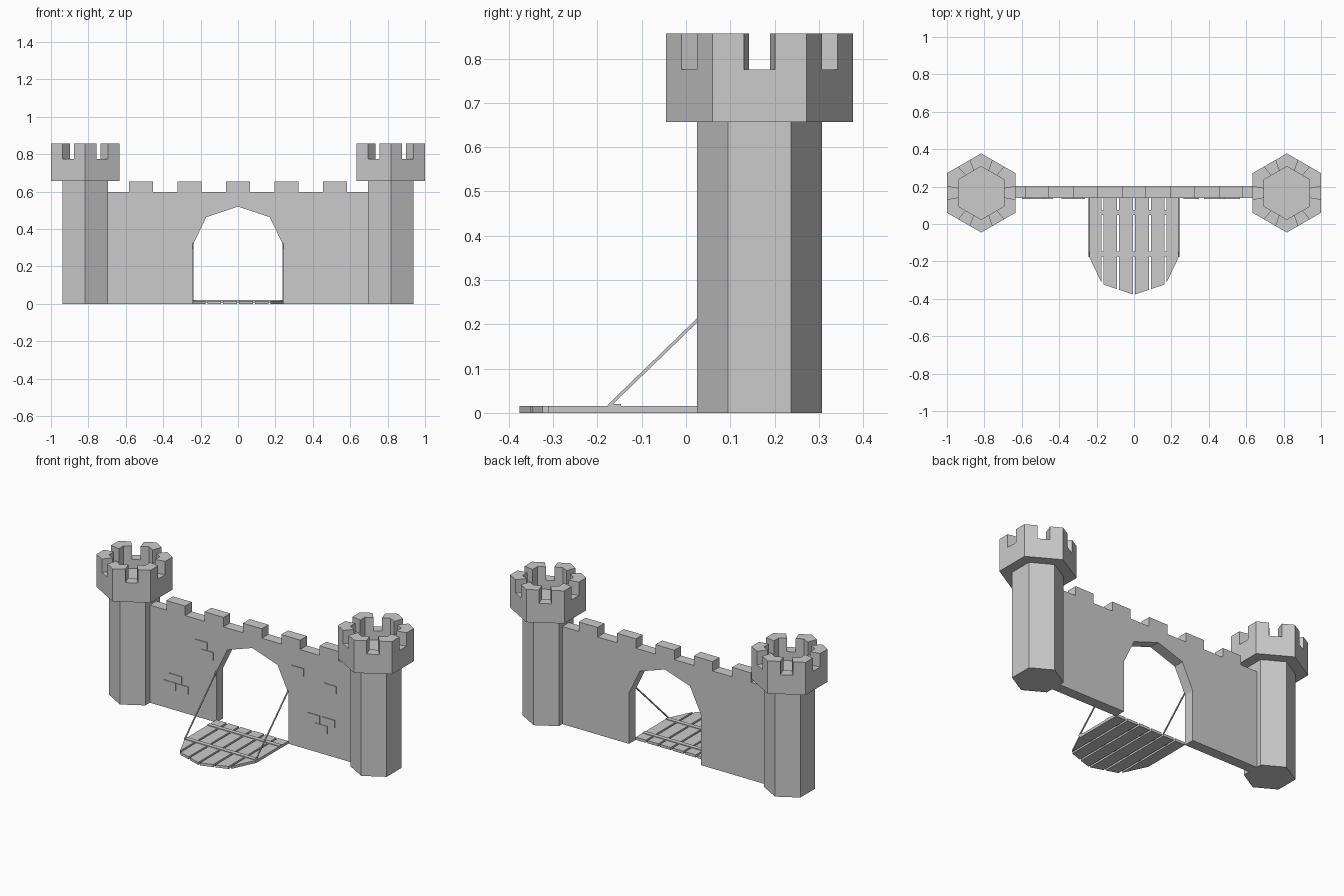
import bpy, bmesh, math
from mathutils import Vector

if "Cube" in bpy.data.objects:
    bpy.data.objects.remove(bpy.data.objects["Cube"])


def make(name, verts, faces):
    me = bpy.data.meshes.new(name)
    bm = bmesh.new()
    vs = [bm.verts.new(v) for v in verts]
    for f in faces:
        bm.faces.new([vs[i] for i in f])
    bmesh.ops.remove_doubles(bm, verts=bm.verts, dist=1e-5)
    bmesh.ops.recalc_face_normals(bm, faces=bm.faces)
    bm.to_mesh(me)
    bm.free()
    ob = bpy.data.objects.new(name, me)
    bpy.context.collection.objects.link(ob)
    return ob


def prism(name, pts, offset):
    """Extrude a closed 3D polygon along offset."""
    n = len(pts)
    a = [Vector(p) for p in pts]
    b = [p + Vector(offset) for p in a]
    faces = [list(range(n)), list(range(2 * n - 1, n - 1, -1))]
    faces += [[i, (i + 1) % n, n + (i + 1) % n, n + i] for i in range(n)]
    return make(name, a + b, faces)


def box(name, x0, x1, y0, y1, z0, z1):
    return prism(name, [(x0, y0, z0), (x1, y0, z0), (x1, y1, z0), (x0, y1, z0)],
                 (0, 0, z1 - z0))


def hexagon(cx, cy, r, cuts=1):
    """Hexagon outline with a corner on +y, every edge cut into equal pieces."""
    c = [Vector((cx + r * math.cos(math.radians(90 + 60 * i)),
                 cy + r * math.sin(math.radians(90 + 60 * i)))) for i in range(6)]
    return [c[i].lerp(c[(i + 1) % 6], k / cuts) for i in range(6) for k in range(cuts)]


TX, TY, R_IN, R_OUT = 0.817, 0.166, 0.1415, 0.2115
Z_HEAD, Z_FLOOR, Z_NOTCH, Z_TOP = 0.657, 0.72, 0.775, 0.857


def tower(side, cx):
    shaft = hexagon(cx, TY, R_IN)
    prism(side + "_tower_shaft", [(p.x, p.y, 0) for p in shaft], (0, 0, Z_FLOOR))
    # overhanging battlement: the middle third of every side is a notch
    o, n = hexagon(cx, TY, R_OUT, 3), hexagon(cx, TY, R_IN, 3)
    verts, faces = [], []

    def quad(*pz):
        faces.append(list(range(len(verts), len(verts) + 4)))
        verts.extend((p.x, p.y, z) for p, z in pz)

    for i in range(18):
        j = (i + 1) % 18
        levels = [Z_HEAD, Z_NOTCH]
        notch = i % 3 == 1
        if not notch:
            levels.append(Z_TOP)
        for ring in (o, n):
            for z0, z1 in zip(levels, levels[1:]):
                quad((ring[i], z0), (ring[j], z0), (ring[j], z1), (ring[i], z1))
        for z in (levels[0], levels[-1]):
            quad((o[i], z), (o[j], z), (n[j], z), (n[i], z))
        if notch:
            for k in (i, j):
                quad((o[k], Z_NOTCH), (n[k], Z_NOTCH), (n[k], Z_TOP), (o[k], Z_TOP))
    make(side + "_tower_battlement", verts, faces)


tower("left", -TX)
tower("right", TX)

# Curtain wall with arch opening and crenellated top
YF, YB, WX = 0.139, 0.204, 0.697
arch = [(0.243, 0), (0.243, 0.31), (0.17, 0.463), (0, 0.52)]
opening = arch + [(-x, z) for x, z in arch[-2::-1]]
outline = [(-WX, 0), (-WX, 0.597)]
for c in (-0.519, -0.2595, 0, 0.2595, 0.519):
    l, r = c - 0.064, c + 0.064
    outline += [(l, 0.597), (l, 0.655), (r, 0.655), (r, 0.597)]
outline += [(WX, 0.597), (WX, 0)] + opening
prism("curtain_wall", [(x, YF, z) for x, z in outline], (0, YB - YF, 0))

# Slightly raised bricks on the front face
for x, z in [(-0.387, 0.425), (-0.345, 0.375), (-0.56, 0.17), (-0.60, 0.12), (-0.515, 0.12),
             (0.265, 0.44), (0.485, 0.39), (0.375, 0.18), (0.425, 0.13), (0.475, 0.18)]:
    box("raised_brick", x, x + 0.083, YF - 0.005, YF + 0.005, z, z + 0.048)

# Drawbridge planks, cut to the arch shape
HINGE, T, GAP = YF, 0.016, 0.006


def tip_y(x):
    """Front edge of the lowered bridge at x."""
    x = abs(x)
    for (x1, z1), (x0, z0) in zip(arch[1:], arch[2:]):
        if x >= x0:
            return HINGE - (z0 + (z1 - z0) * (x - x0) / (x1 - x0)) * 0.517 / 0.52
    return HINGE - 0.52


edges = [0, 0.085, 0.169, 0.243 + GAP]
for s in (-1, 1):
    for a, b in zip(edges, edges[1:]):
        a, b = a + GAP, b - GAP
        prism("bridge_plank", [(s * a, HINGE, 0), (s * b, HINGE, 0),
                               (s * b, tip_y(b), 0), (s * a, tip_y(a), 0)], (0, 0, T))
    # chain from plank edge up to the arch shoulder
    p, q = Vector((s * 0.24, -0.175, 0.015)), Vector((s * 0.24, 0.142, 0.322))
    w, h = Vector((0.003, 0, 0)), Vector((0, -0.0025, 0.0025))
    prism("bridge_chain", [p - w - h, p + w - h, p + w + h, p - w + h], q - p)

# Cross battens
for y in (0.062, -0.16):
    box("bridge_batten", -0.243, 0.243, y - 0.013, y + 0.013, 0.008, 0.02)
